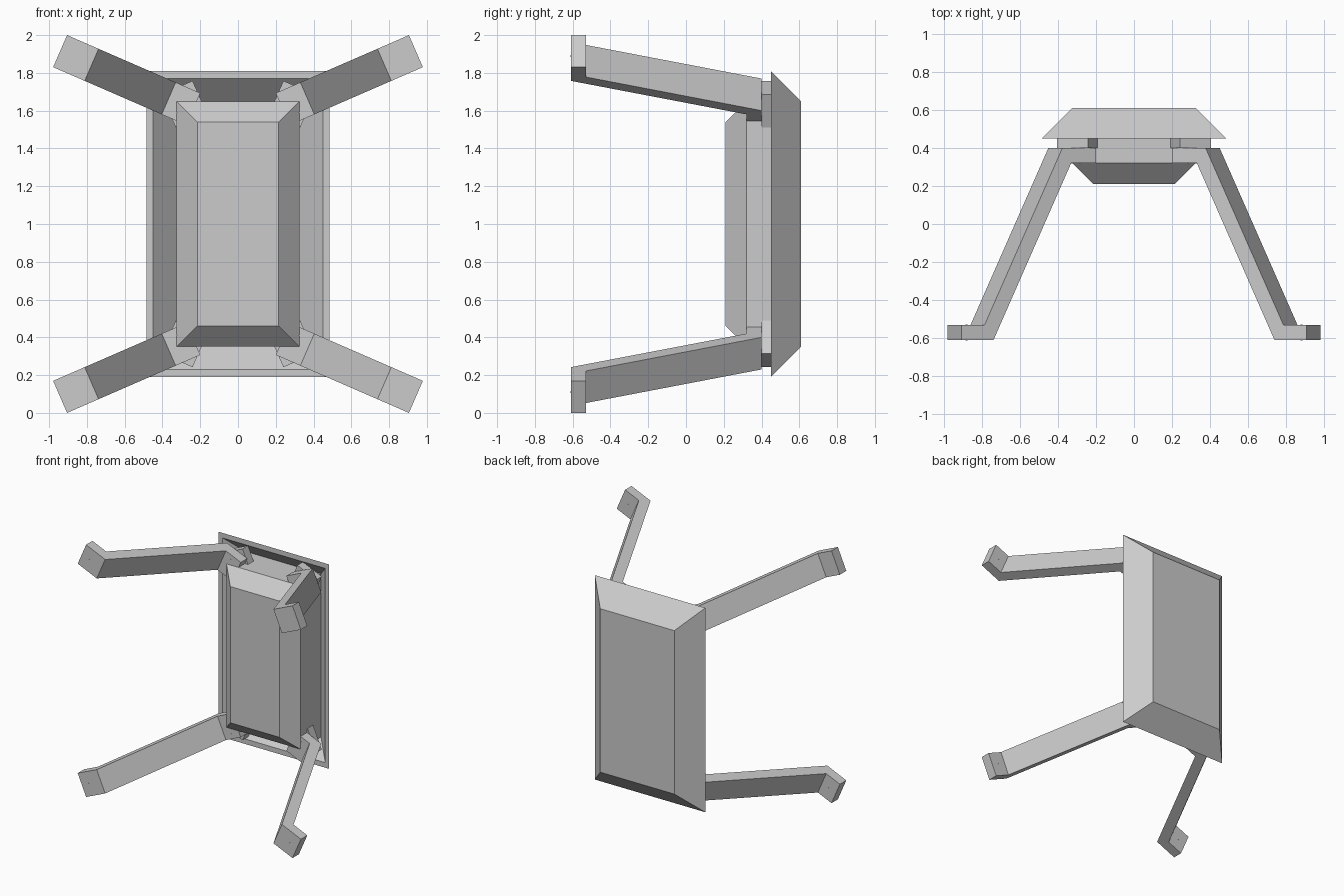
import bpy, bmesh, math
from mathutils import Vector

cube = bpy.data.objects.get("Cube")
if cube:
    bpy.data.objects.remove(cube, do_unlink=True)

grey = bpy.data.materials.new("plain_grey")
grey.use_nodes = True
grey.diffuse_color = (0.6, 0.6, 0.6, 1)
grey.node_tree.nodes["Principled BSDF"].inputs["Base Color"].default_value = (0.6, 0.6, 0.6, 1)


def finish(name, bm):
    bmesh.ops.recalc_face_normals(bm, faces=bm.faces)
    mesh = bpy.data.meshes.new(name)
    bm.to_mesh(mesh)
    bm.free()
    mesh.materials.append(grey)
    obj = bpy.data.objects.new(name, mesh)
    bpy.context.collection.objects.link(obj)
    return obj


def loft(name, sections):
    """Capped skin through rectangles given as (y, half width, half height)."""
    bm = bmesh.new()
    rings = [[bm.verts.new((sx * hx, y, 1 + sz * hz))
              for sx, sz in ((-1, -1), (1, -1), (1, 1), (-1, 1))]
             for y, hx, hz in sections]
    for a, b in zip(rings, rings[1:]):
        for i in range(4):
            j = (i + 1) % 4
            bm.faces.new((a[i], a[j], b[j], b[i]))
    bm.faces.new(rings[0])
    bm.faces.new(rings[-1])
    return finish(name, bm)


def prism(name, profile, place, t0, t1):
    """Extrude an (s, y) profile across t; place maps (s, t, y) to space."""
    bm = bmesh.new()
    a = [bm.verts.new(place(s, t0, y)) for s, y in profile]
    b = [bm.verts.new(place(s, t1, y)) for s, y in profile]
    bm.faces.new(a)
    bm.faces.new(b)
    for i in range(len(a)):
        j = (i + 1) % len(a)
        bm.faces.new((a[i], a[j], b[j], b[i]))
    return finish(name, bm)


def placer(origin, angle, sx, sz):
    """Frame rotated in the front plane, then mirrored into one corner."""
    c, n = math.cos(angle), math.sin(angle)

    def place(s, t, y):
        x = origin[0] + s * c - t * n
        z = origin[1] + s * n + t * c
        return Vector((sx * x, y, 1 + sz * z))
    return place


# Hollow bevelled back shell and bevelled front block
loft("back_shell", [(0.585, 0.315, 0.635), (0.45, 0.45, 0.77),
                    (0.45, 0.485, 0.81), (0.61, 0.325, 0.648)])
loft("front_block", [(0.21, 0.215, 0.54), (0.32, 0.325, 0.648),
                     (0.585, 0.325, 0.648)])

# Bent strip legs with mounting tabs and small pins, one set per corner
ANGLE = math.radians(23.5)
LEG_WIDTH = 0.185
leg_profile = [(-0.142, 0.32), (0, 0.32), (0.445, -0.61), (0.627, -0.61),
               (0.627, -0.53), (0.496, -0.53), (0.05, 0.40), (-0.142, 0.40)]
tab_profile = [(-0.09, 0.40), (0.09, 0.40), (0.09, 0.47), (-0.09, 0.47)]
pins = [("foot", 0.56, -0.092, -0.611, -0.529),
        ("upper_hub", -0.065, -0.036, 0.319, 0.39),
        ("lower_hub", -0.065, -0.146, 0.319, 0.39)]

for vertical, sz in (("upper", 1), ("lower", -1)):
    for side, sx in (("left", 1), ("right", -1)):
        corner = f"{vertical}_{side}"
        on_leg = placer((0.33, 0.75), ANGLE, sx, sz)
        on_tab = placer((0.285, 0.635), -ANGLE, sx, sz)
        prism(f"{corner}_leg", leg_profile, on_leg, -LEG_WIDTH, 0)
        prism(f"{corner}_tab", tab_profile, on_tab, -0.095, 0.095)
        for label, s, t, y0, y1 in pins:
            bm = bmesh.new()
            bmesh.ops.create_cone(bm, cap_ends=True, segments=8, radius1=0.005,
                                  radius2=0.005, depth=y1 - y0)
            bmesh.ops.rotate(bm, verts=bm.verts, cent=(0, 0, 0),
                             matrix=Vector((0, 0, 1)).rotation_difference(
                                 Vector((0, 1, 0))).to_matrix())
            bmesh.ops.translate(bm, verts=bm.verts,
                                vec=on_leg(s, t, (y0 + y1) / 2))
            finish(f"{corner}_{label}_pin", bm)
